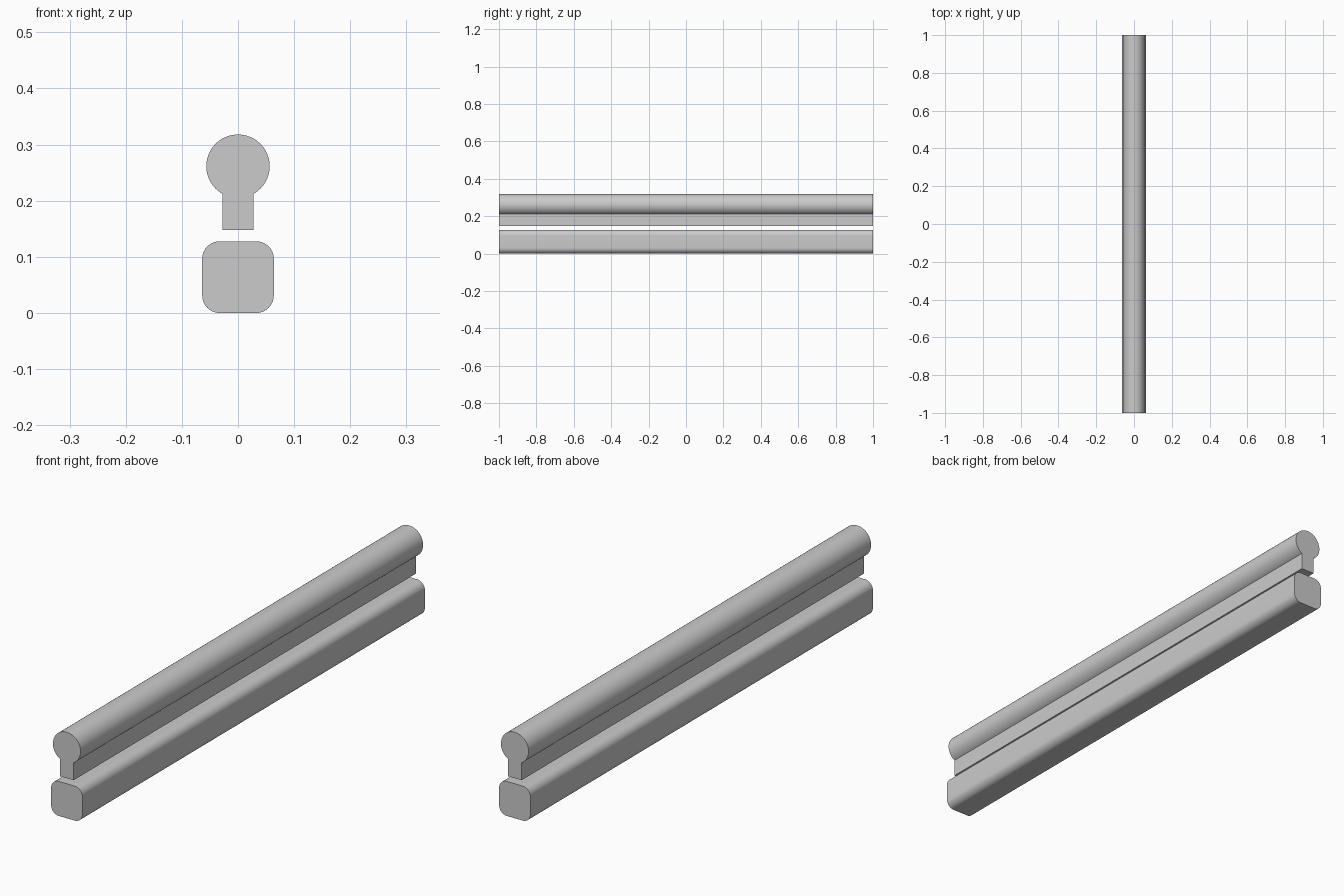
import bpy
import bmesh
from math import asin, cos, sin, pi, radians

cube = bpy.data.objects.get("Cube")
if cube:
    bpy.data.objects.remove(cube, do_unlink=True)

LENGTH = 2.0

grey = bpy.data.materials.new("light grey")
grey.use_nodes = True
colour = (0.6, 0.6, 0.6, 1)
grey.diffuse_color = colour
grey.node_tree.nodes["Principled BSDF"].inputs["Base Color"].default_value = colour


def arc(cx, cz, radius, start, end, steps):
    """Points along an arc in the x-z plane."""
    angles = [start + (end - start) * i / steps for i in range(steps + 1)]
    return [(cx + radius * cos(a), cz + radius * sin(a)) for a in angles]


def extrude_profile(name, profile):
    """Sweep a closed x-z profile along the full length in y."""
    bm = bmesh.new()
    face = bm.faces.new([bm.verts.new((x, -LENGTH / 2, z)) for x, z in profile])
    swept = bmesh.ops.extrude_face_region(bm, geom=[face], use_keep_orig=True)
    verts = [v for v in swept["geom"] if isinstance(v, bmesh.types.BMVert)]
    bmesh.ops.translate(bm, verts=verts, vec=(0, LENGTH, 0))
    bmesh.ops.recalc_face_normals(bm, faces=bm.faces)
    mesh = bpy.data.meshes.new(name)
    bm.to_mesh(mesh)
    bm.free()
    mesh.materials.append(grey)
    obj = bpy.data.objects.new(name, mesh)
    bpy.context.collection.objects.link(obj)
    bpy.ops.object.select_all(action='DESELECT')
    obj.select_set(True)
    bpy.context.view_layer.objects.active = obj
    bpy.ops.object.shade_smooth_by_angle(angle=radians(30))
    return obj


# Lower beam: square bar with rounded corners
half, corner = 0.0638, 0.031
inner = half - corner
beam = []
for i, (sx, sz) in enumerate([(1, 1), (-1, 1), (-1, -1), (1, -1)]):
    beam += arc(sx * inner, half + sz * inner, corner, i * pi / 2, (i + 1) * pi / 2, 10)
extrude_profile("lower_beam", beam)

# Upper rail: round bar with a straight web hanging below it
radius, centre_z, web, web_bottom = 0.0565, 0.2615, 0.028, 0.148
opening = asin(web / radius)
rail = arc(0, centre_z, radius, -pi / 2 + opening, 3 * pi / 2 - opening, 56)
rail += [(-web, web_bottom), (web, web_bottom)]
extrude_profile("upper_rail", rail)
